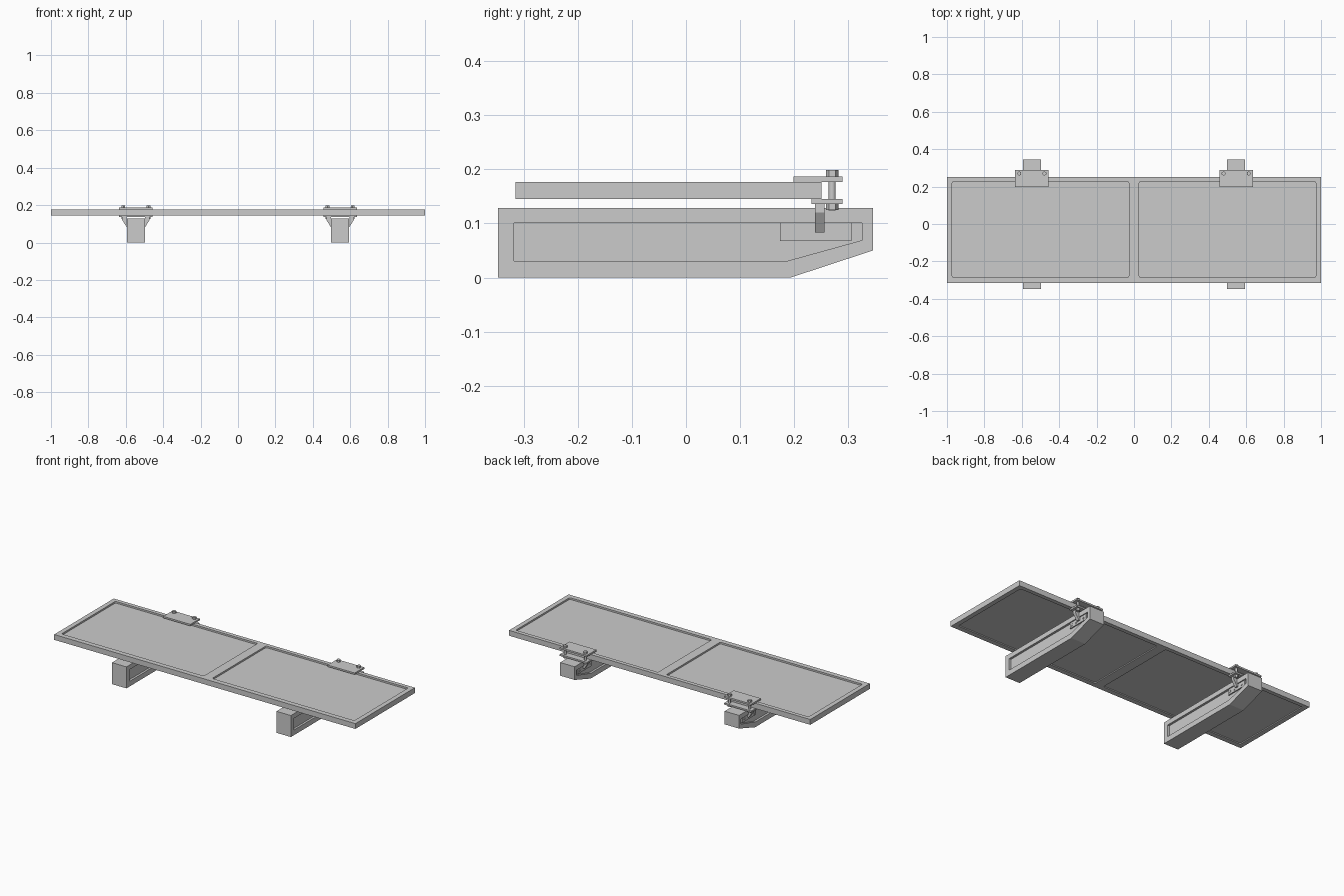
import bpy, bmesh, math
from mathutils import Vector

if "Cube" in bpy.data.objects:
    bpy.data.objects.remove(bpy.data.objects["Cube"])


def prism(name, profile, axis, lo, hi):
    """Extrude a 2D profile along x (y,z points), y (x,z points) or z (x,y points)."""
    def place(p, t):
        return {'x': (t, p[0], p[1]), 'y': (p[0], t, p[1]), 'z': (p[0], p[1], t)}[axis]
    bm = bmesh.new()
    face = bm.faces.new([bm.verts.new(place(p, lo)) for p in profile])
    ext = bmesh.ops.extrude_face_region(bm, geom=[face])
    verts = [g for g in ext['geom'] if isinstance(g, bmesh.types.BMVert)]
    shift = Vector(place((0, 0), hi - lo))
    bmesh.ops.translate(bm, verts=verts, vec=shift)
    bmesh.ops.recalc_face_normals(bm, faces=bm.faces)
    mesh = bpy.data.meshes.new(name)
    bm.to_mesh(mesh)
    bm.free()
    ob = bpy.data.objects.new(name, mesh)
    bpy.context.collection.objects.link(ob)
    return ob


def rect(a0, a1, b0, b1):
    return [(a0, b0), (a1, b0), (a1, b1), (a0, b1)]


def box(name, x0, x1, y0, y1, z0, z1):
    return prism(name, rect(x0, x1, y0, y1), 'z', z0, z1)


def ngon(a, b, r, n, turn=0.0):
    return [(a + r * math.cos(turn + math.tau * i / n),
             b + r * math.sin(turn + math.tau * i / n)) for i in range(n)]


def rounded(x0, x1, y0, y1, r, n=4):
    pts = []
    for k, (cx, cy) in enumerate(rect(x0 + r, x1 - r, y0 + r, y1 - r)):
        for i in range(n + 1):
            a = math.pi * (1 + k / 2 + i / (2 * n))
            pts.append((cx + r * math.cos(a), cy + r * math.sin(a)))
    return pts


def smooth(ob):
    bpy.ops.object.select_all(action='DESELECT')
    ob.select_set(True)
    bpy.context.view_layer.objects.active = ob
    bpy.ops.object.shade_smooth_by_angle(angle=math.radians(40))


def cut(ob, cutter):
    mod = ob.modifiers.new("recess", 'BOOLEAN')
    mod.operation = 'DIFFERENCE'
    mod.solver = 'EXACT'
    mod.object = cutter
    bpy.context.view_layer.objects.active = ob
    bpy.ops.object.modifier_apply(modifier=mod.name)
    bpy.data.objects.remove(cutter)


# Panel: framed slab with two recessed fields, above and below
panel = box("panel", -1, 1, -0.315, 0.25, 0.145, 0.177)
for x0, x1 in ((-0.972, -0.028), (0.028, 0.972)):
    field = rounded(x0, x1, -0.285, 0.226, 0.008)
    cut(panel, prism("cutter", field, 'z', 0.167, 0.2))
    cut(panel, prism("cutter", field, 'z', 0.1, 0.151))

BEAM = [(-0.347, 0), (0.193, 0), (0.345, 0.05), (0.345, 0.129), (-0.347, 0.129)]
POCKET = [(-0.318, 0.031), (0.188, 0.031), (0.325, 0.069), (0.325, 0.101), (-0.318, 0.101)]
HALF, DEPTH = 0.048, 0.013

for side, cx in (("left", -0.546), ("right", 0.546)):
    # Supporting beam with a chamfered back end and pockets on both sides
    beam = prism(side + "_beam", BEAM, 'x', cx - HALF, cx + HALF)
    for s in (-1, 1):
        a, b = sorted((cx + s * (HALF - DEPTH), cx + s * (HALF + 0.05)))
        cut(beam, prism("cutter", POCKET, 'x', a, b))

    # Clamp plates above and below the panel edge
    box(side + "_upper_plate", cx - 0.09, cx + 0.09, 0.199, 0.289, 0.177, 0.187)
    box(side + "_lower_plate", cx - 0.09, cx + 0.09, 0.232, 0.289, 0.136, 0.1455)

    for s in (-1, 1):
        def span(d0, d1):
            return sorted((cx + s * d0, cx + s * d1))

        # Bracket plate lying in the pocket
        prism(side + "_bracket_plate", rect(0.174, 0.306, 0.068, 0.101), 'x',
              *span(HALF - DEPTH, HALF - 0.006))
        # Sloped gusset carrying the lower plate
        gusset = [(0.042, 0.083), (0.05, 0.083), (0.073, 0.12), (0.073, 0.136),
                  (0.049, 0.136), (0.049, 0.1), (0.042, 0.1)]
        prism(side + "_gusset", [(cx + s * d, z) for d, z in gusset], 'y', 0.238, 0.256)
        # Screws through the bracket plate
        for y in (0.19, 0.224, 0.282):
            smooth(prism(side + "_screw_washer", ngon(y, 0.083, 0.0075, 20), 'x',
                         *span(HALF - 0.007, HALF - 0.004)))
            smooth(prism(side + "_screw_head", ngon(y, 0.083, 0.0045, 16), 'x',
                         *span(HALF - 0.005, HALF - 0.002)))
        # Clamp bolt with hex head and nut
        bx = cx + s * 0.067
        smooth(prism(side + "_bolt", ngon(bx, 0.27, 0.0065, 20), 'z', 0.124, 0.197))
        for part, z0, z1 in (("_bolt_head", 0.187, 0.199), ("_bolt_nut", 0.125, 0.136)):
            prism(side + part, ngon(bx, 0.27, 0.0115, 6, math.pi / 6), 'z', z0, z1)
